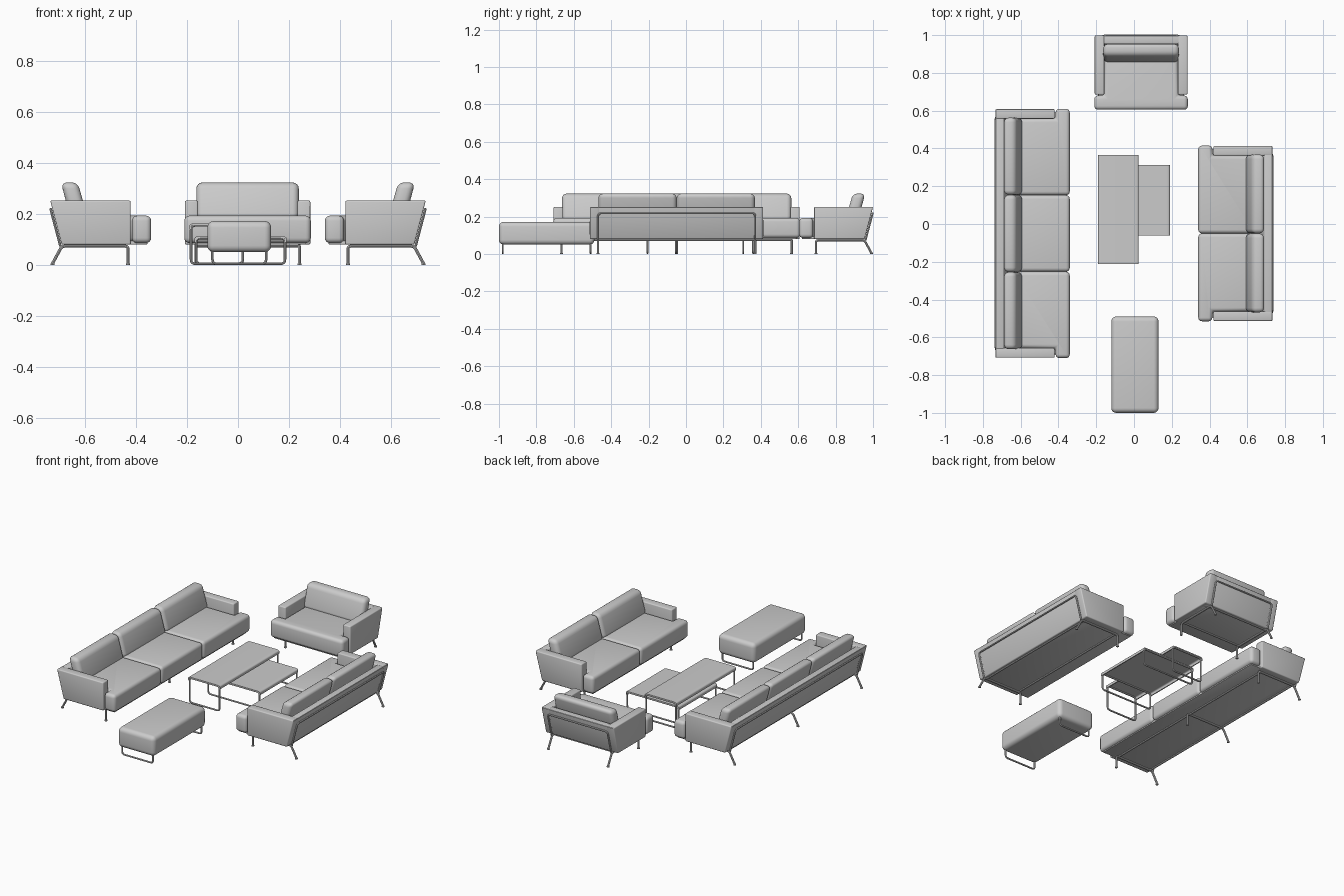
import bpy, bmesh, math
from mathutils import Matrix, Vector

if "Cube" in bpy.data.objects:
    bpy.data.objects.remove(bpy.data.objects["Cube"])

I = Matrix.Identity(4)


def prism(name, pts, f, a, b, M=I, bevel=0.0, seg=4):
    """Extrude a 2D outline between a and b; f maps (p, q, t) to xyz."""
    bm = bmesh.new()
    lo = [bm.verts.new(f(p, q, a)) for p, q in pts]
    hi = [bm.verts.new(f(p, q, b)) for p, q in pts]
    bm.faces.new(lo)
    bm.faces.new(hi)
    n = len(pts)
    for i in range(n):
        j = (i + 1) % n
        bm.faces.new((lo[i], lo[j], hi[j], hi[i]))
    bmesh.ops.recalc_face_normals(bm, faces=bm.faces)
    me = bpy.data.meshes.new(name)
    bm.to_mesh(me)
    bm.free()
    ob = bpy.data.objects.new(name, me)
    bpy.context.collection.objects.link(ob)
    ob.matrix_world = M
    if bevel:
        m = ob.modifiers.new("round", 'BEVEL')
        m.width, m.segments, m.limit_method = bevel, seg, 'ANGLE'
    return ob


def side(p, q, t):   # outline in depth/height, extruded across
    return (p, t, q)


def front(p, q, t):  # outline in x/z, extruded along y
    return (p, t, q)


def plan(p, q, t):   # outline in plan, extruded upwards
    return (p, q, t)


def rect(x0, x1, y0, y1):
    return [(x0, y0), (x1, y0), (x1, y1), (x0, y1)]


def fillet(pts, r, closed=False, n=5):
    """Round the corners of a 3D path."""
    pts = [Vector(p) for p in pts]
    out = []
    for i, p in enumerate(pts):
        if not closed and i in (0, len(pts) - 1):
            out.append(p)
            continue
        d0, d1 = pts[i - 1] - p, pts[(i + 1) % len(pts)] - p
        a = p + d0.normalized() * min(r, d0.length * .45)
        b = p + d1.normalized() * min(r, d1.length * .45)
        for k in range(n + 1):
            t = k / n
            out.append(a * (1 - t) ** 2 + p * 2 * t * (1 - t) + b * t * t)
    return out


def tube(name, pts, M=I, r=0.005, corner=0.018, closed=False):
    cu = bpy.data.curves.new(name, 'CURVE')
    cu.dimensions = '3D'
    cu.bevel_depth, cu.bevel_resolution, cu.use_fill_caps = r, 2, True
    path = fillet(pts, corner, closed)
    sp = cu.splines.new('POLY')
    sp.points.add(len(path) - 1)
    for q, p in zip(sp.points, path):
        q.co = (*p, 1)
    sp.use_cyclic_u = closed
    ob = bpy.data.objects.new(name, cu)
    bpy.context.collection.objects.link(ob)
    ob.matrix_world = M


def sofa(name, w, seats, M):
    """Seat unit: back at local x=0, facing local +x, centred on y."""
    W, arm, D = w / 2, 0.053, 0.395
    h = W - arm
    # upholstered shell: two arms, leaning back, base
    arm_pts = [(0, .252), (.315, .252), (.315, .08), (.045, .08)]
    for s, tag in ((-1, "right"), (1, "left")):
        prism(f"{name}_{tag}_arm", arm_pts, side, s * h, s * (W - .002), M, .006, 3)
    prism(f"{name}_back_panel", [(0.001, .251), (.045, .251), (.09, .08), (.046, .08)],
          side, -W + .004, W - .004, M, .005, 3)
    prism(f"{name}_base", rect(.05, .38, -W + .02, W - .02), plan, .08, .095, M, .003, 2)
    # seat and back cushions; outer seat cushions wrap in front of the arms
    hb = W - .047
    for i in range(seats):
        v0, v1 = (-h + 2 * h * k / seats for k in (i, i + 1))
        pts = [(.09, v0)]
        pts += [(.32, v0), (.32, -W), (D, -W)] if i == 0 else [(D, v0)]
        pts += [(D, W), (.32, W), (.32, v1)] if i == seats - 1 else [(D, v1)]
        pts += [(.09, v1)]
        prism(f"{name}_seat_cushion_{i+1}", pts, plan, .086, .193, M, .02)
        b0, b1 = (-hb + 2 * hb * k / seats for k in (i, i + 1))
        prism(f"{name}_back_cushion_{i+1}",
              [(.042, .323), (.108, .323), (.148, .18), (.08, .18)],
              side, b0, b1, M, .024)
    # tubular frame with legs and feet
    L = W - .045
    for i, v in enumerate((-L, L) if seats < 3 else (-L, 0, L)):
        tube(f"{name}_leg_frame_{i+1}",
             [(.305, v, .003), (.305, v, .074), (.046, v, .074), (.008, v, .004)], M, .006, .014)
        for u in (.305, .009):
            tube(f"{name}_foot", [(u, v, 0), (u, v, .006)], M, .008)
    for u in (.06, .29):
        tube(f"{name}_under_bar", [(u, -L, .074), (u, L, .074)], M)
    tube(f"{name}_back_frame",
         [(.04, -L, .074), (.002, -L, .218), (.002, L, .218), (.04, L, .074)], M)


def place(x, y, deg):
    return Matrix.Translation((x, y, 0)) @ Matrix.Rotation(math.radians(deg), 4, 'Z')


sofa("three_seat_sofa", 1.32, 3, place(-.735, -.05, 0))
sofa("two_seat_sofa", .93, 2, place(.735, -.05, 180))
sofa("armchair", .495, 1, place(.0375, 1.0, -90))

# ottoman on sled legs
prism("ottoman_cushion", rect(-.12, .13, -1.0, -.49), plan, .05, .172, bevel=.026, seg=5)
for y in (-.98, -.51):
    tube("ottoman_sled_leg", [(-.1, y, .06), (-.1, y, .005), (.11, y, .005), (.11, y, .06)])


def table(name, x0, x1, y0, y1, top):
    """Thin top with rolled edges on two closed tube loops."""
    def arch(d, r):
        a, b, z = x0 + d, x1 - d, top - d
        return [(p.x, p.z) for p in fillet(
            [(a, 0, top - .022), (a, 0, z), (b, 0, z), (b, 0, top - .022)], r)]
    prism(f"{name}_top", arch(0, .02) + arch(.006, .015)[::-1], front, y0, y1)
    for y in (y0 + .006, y1 - .006):
        a, b = x0 + .006, x1 - .006
        tube(f"{name}_sled_leg", [(a, y, .005), (b, y, .005), (b, y, top - .008),
                                  (a, y, top - .008)], closed=True)


table("large_table", -.19, .025, -.212, .365, .163)
table("small_table", -.17, .19, -.06, .312, .113)

# bake curves and bevels, then shade smooth
bpy.ops.object.select_all(action='SELECT')
bpy.context.view_layer.objects.active = bpy.context.selected_objects[0]
bpy.ops.object.convert(target='MESH')
bpy.ops.object.shade_smooth_by_angle(angle=math.radians(35))
